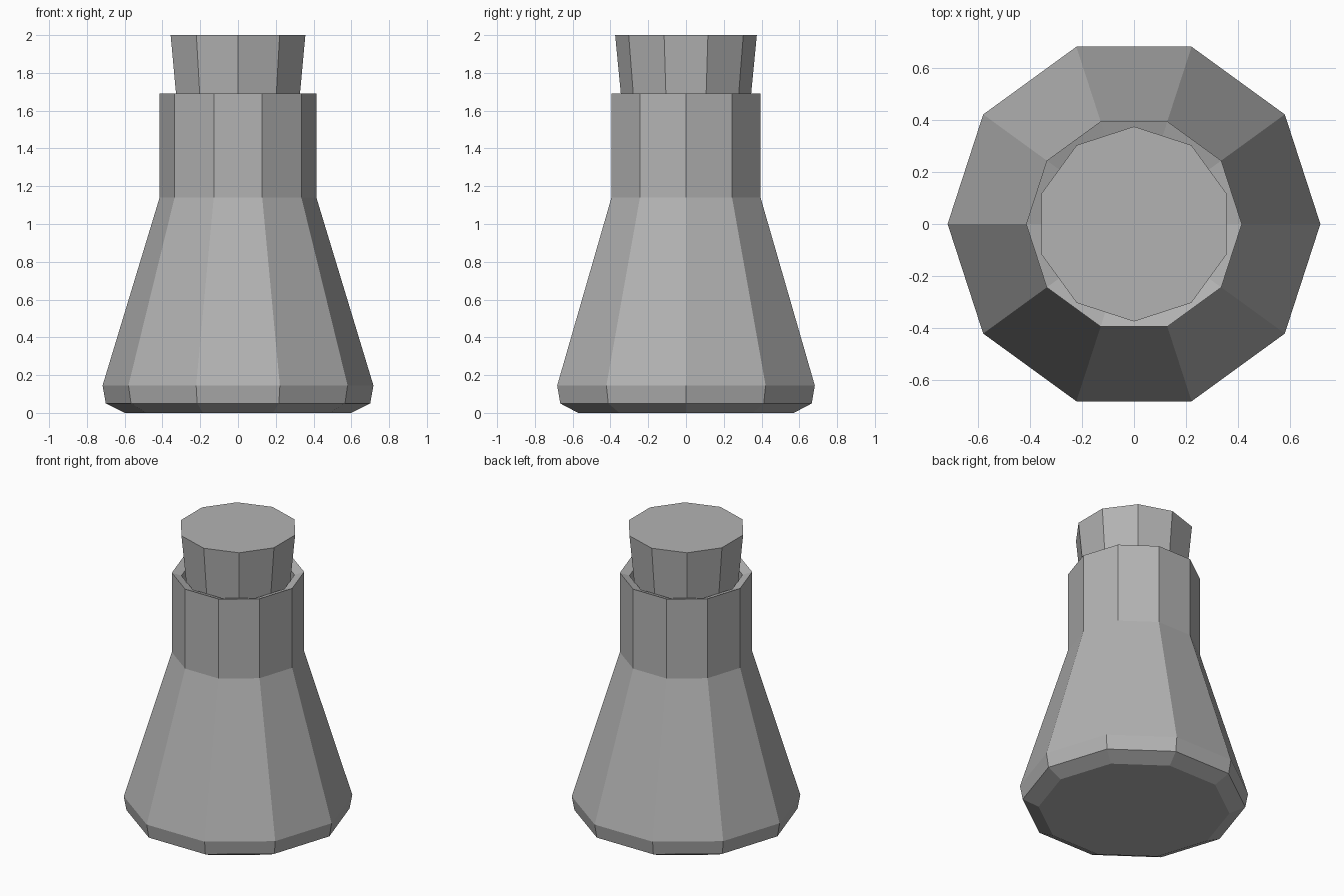
import bpy, bmesh
from math import cos, sin, pi

if "Cube" in bpy.data.objects:
    bpy.data.objects.remove(bpy.data.objects["Cube"])

SIDES = 10

# Mid-grey shared by all parts
grey = bpy.data.materials.new("mid_grey")
grey.diffuse_color = (0.45, 0.45, 0.45, 1.0)
grey.use_nodes = True
grey.node_tree.nodes["Principled BSDF"].inputs["Base Color"].default_value = grey.diffuse_color


def lathe(name, profile, turn=0.0):
    """Revolve a (radius, z) profile into a ten-sided, capped, flat-shaded solid."""
    bm = bmesh.new()
    rings = []
    for r, z in profile:
        rings.append([bm.verts.new((r * cos(turn + 2 * pi * i / SIDES),
                                    r * sin(turn + 2 * pi * i / SIDES), z))
                      for i in range(SIDES)])
    for a, b in zip(rings, rings[1:]):
        for i in range(SIDES):
            j = (i + 1) % SIDES
            bm.faces.new((a[i], a[j], b[j], b[i]))
    bm.faces.new(rings[0][::-1])
    bm.faces.new(rings[-1])
    bmesh.ops.recalc_face_normals(bm, faces=bm.faces)
    mesh = bpy.data.meshes.new(name)
    bm.to_mesh(mesh)
    bm.free()
    mesh.materials.append(grey)
    obj = bpy.data.objects.new(name, mesh)
    bpy.context.collection.objects.link(obj)
    return obj


# Glass flask: outer wall, shallow inner rim, then the inner wall down to the floor
lathe("flask", [(0.60, 0.0), (0.70, 0.05), (0.717, 0.145), (0.415, 1.14),
                (0.415, 1.69), (0.355, 1.67), (0.375, 1.13),
                (0.675, 0.15), (0.66, 0.07), (0.58, 0.03)])

# Liquid filling the lower part of the flask
lathe("liquid", [(0.575, 0.035), (0.655, 0.075), (0.67, 0.15), (0.502, 0.70)])

# Tapered stopper, turned half a side from the flask
lathe("stopper", [(0.322, 1.45), (0.345, 1.69), (0.375, 2.0)], turn=pi / SIDES)
